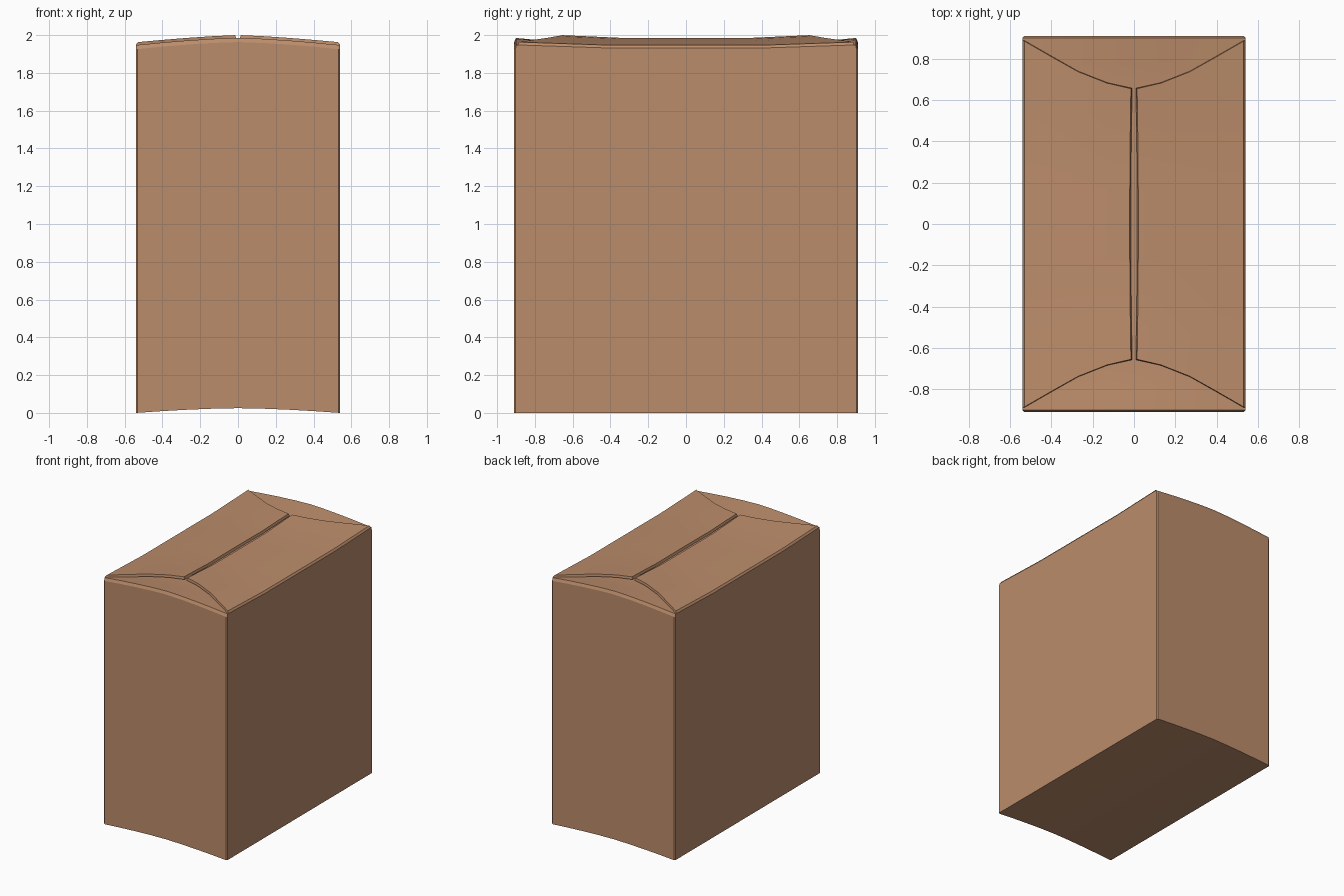
import bpy, bmesh, math

if "Cube" in bpy.data.objects:
    bpy.data.objects.remove(bpy.data.objects["Cube"])

HX, HY = 0.54, 0.91          # half width and half depth

card = bpy.data.materials.new("cardboard_brown")
card.diffuse_color = (0.50, 0.265, 0.147, 1)
card.use_nodes = True
card.node_tree.nodes["Principled BSDF"].inputs["Base Color"].default_value = card.diffuse_color


def interp(pts, x):
    """Piecewise linear lookup."""
    if x <= pts[0][0]:
        return pts[0][1]
    for (a, p), (b, q) in zip(pts, pts[1:]):
        if x <= b:
            return p + (q - p) * (x - a) / (b - a)
    return pts[-1][1]


def slab(name, us, vs, top, bottom):
    """Closed slab between two sheets, each given as a function of (u, v)."""
    bm = bmesh.new()
    t = [[bm.verts.new(top(u, v)) for v in vs] for u in us]
    b = [[bm.verts.new(bottom(u, v)) for v in vs] for u in us]
    n, m = len(us), len(vs)
    for i in range(n - 1):
        for j in range(m - 1):
            for g in (t, b):
                bm.faces.new((g[i][j], g[i + 1][j], g[i + 1][j + 1], g[i][j + 1]))
    rim = ([(i, 0) for i in range(n)] + [(n - 1, j) for j in range(1, m)]
           + [(i, m - 1) for i in range(n - 2, -1, -1)]
           + [(0, j) for j in range(m - 2, 0, -1)])
    for (i, j), (k, l) in zip(rim, rim[1:] + rim[:1]):
        bm.faces.new((t[i][j], t[k][l], b[k][l], b[i][j]))
    bmesh.ops.recalc_face_normals(bm, faces=bm.faces)
    me = bpy.data.meshes.new(name)
    bm.to_mesh(me)
    bm.free()
    me.materials.append(card)
    ob = bpy.data.objects.new(name, me)
    bpy.context.collection.objects.link(ob)
    bpy.context.view_layer.objects.active = ob
    ob.select_set(True)
    bpy.ops.object.shade_smooth_by_angle(angle=math.radians(20))
    ob.select_set(False)
    return ob


def both(values):
    """Mirror a list of positive stations around zero."""
    return [-v for v in reversed(values)] + [0] + list(values)


# Carton body with arched base; its top holds the short end flaps
def body_y(x, y):
    return math.copysign(min(abs(y), 0.902 if abs(x) >= HX else HY), y)


def body_top(x, y):
    t = abs(x) / HX
    s = min(1, max(0, (0.9 - abs(y)) / 0.24))
    z = 1.985 - 0.038 * t ** 1.5 - s * (0.023 - 0.010 * t)
    if abs(y) >= HY:
        z -= 0.022
    return x, body_y(x, y), z


def body_bottom(x, y):
    return x, body_y(x, y), 0.025 * (1 - (abs(x) / HX) ** 1.6)


slab("carton_body", both([0.13, 0.27, 0.40, 0.532, HX]),
     both([0.35, 0.66, 0.78, 0.90, HY]), body_top, body_bottom)

# Long flaps, mitred towards the corners and lifted at the slot ends
MITRE = [(0.015, 0.655), (0.13, 0.682), (0.27, 0.737), (0.40, 0.81), (0.53, 0.885), (0.541, 0.890)]
SAG = [(0.0, 0.015), (0.5, 0.015), (1.0, 0.0)]


def flap_top(x, v):
    z = 2.0 - 0.038 * (x / HX) ** 1.35 - interp(SAG, abs(v))
    if x > HX:
        z -= 0.014
    gap = 0.006 * (1 - v * v) if x < 0.1 else 0
    return x + gap, v * interp(MITRE, x), z


def flap_bottom(x, v):
    px, py, pz = flap_top(x, v)
    return (px - 0.006 if x < 0.1 else px), py * 1.004, pz - 0.019


flap = slab("long_flaps", [p[0] for p in MITRE], both([0.25, 0.5, 0.75, 1.0]),
            flap_top, flap_bottom)
flap.modifiers.new("mirror", 'MIRROR').use_axis[0] = True
